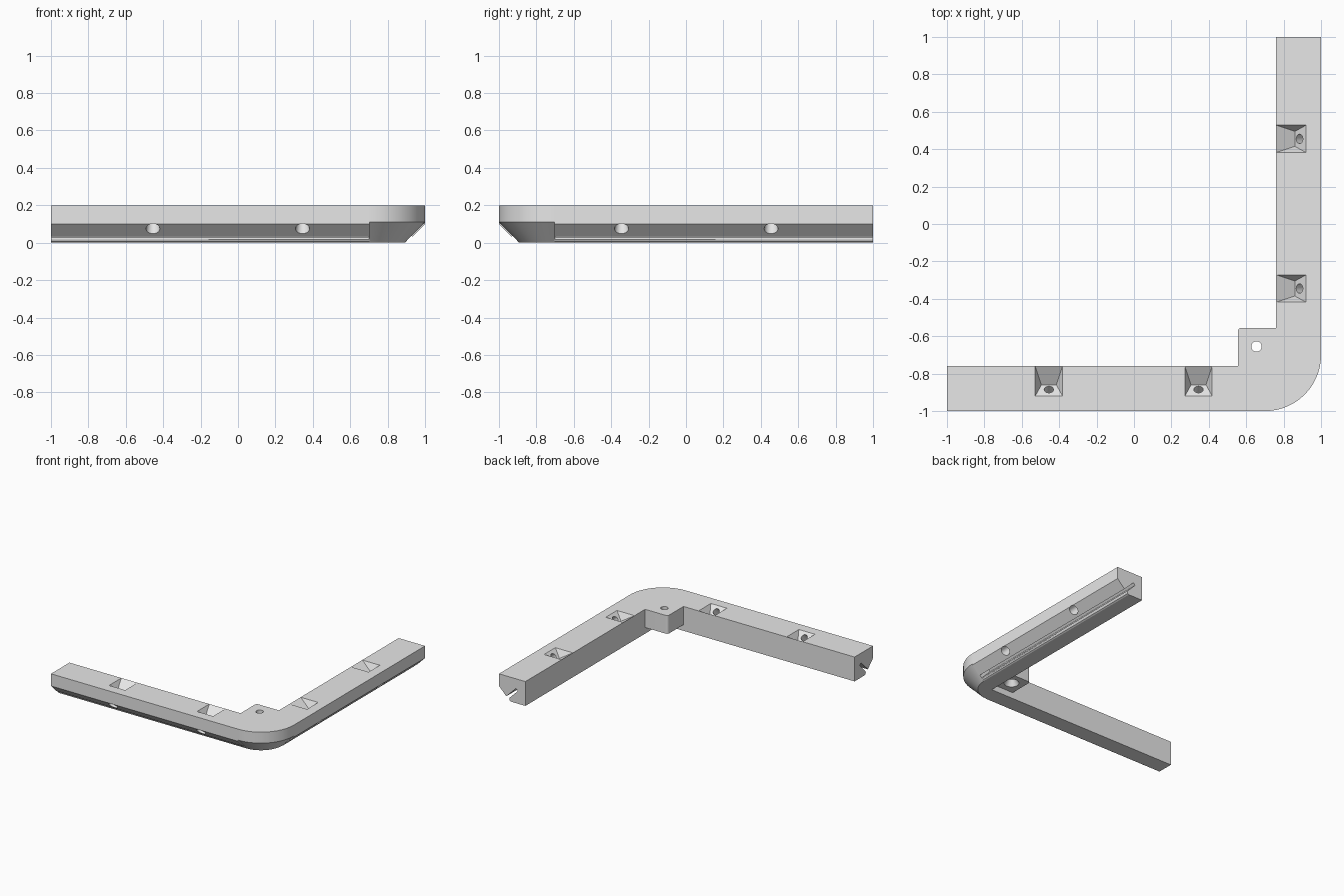
import bpy, bmesh, math
from mathutils import Matrix, Vector

cube = bpy.data.objects.get("Cube")
if cube:
    bpy.data.objects.remove(cube, do_unlink=True)

grey = bpy.data.materials.new("plain_grey")
grey.use_nodes = True
grey.diffuse_color = (0.8, 0.8, 0.8, 1)
grey.node_tree.nodes["Principled BSDF"].inputs["Base Color"].default_value = (0.8, 0.8, 0.8, 1)

# The second arm is the first one reflected over the corner diagonal
SWAP = Matrix(((0, -1, 0, 0), (-1, 0, 0, 0), (0, 0, 1, 0), (0, 0, 0, 1)))
SIDES = (Matrix.Identity(4), SWAP)
HOLE_X = (-0.455, 0.345)
TOP = 0.2


def make_object(name, bm):
    bmesh.ops.recalc_face_normals(bm, faces=bm.faces)
    mesh = bpy.data.meshes.new(name)
    bm.to_mesh(mesh)
    bm.free()
    mesh.materials.append(grey)
    obj = bpy.data.objects.new(name, mesh)
    bpy.context.collection.objects.link(obj)
    return obj


def loft(bm, rings, matrix=Matrix.Identity(4)):
    """Closed solid through rings with equal point counts."""
    loops = [[bm.verts.new(matrix @ Vector(p)) for p in ring] for ring in rings]
    for a, b in zip(loops, loops[1:]):
        for i in range(len(a)):
            j = (i + 1) % len(a)
            bm.faces.new((a[i], a[j], b[j], b[i]))
    bm.faces.new(loops[0])
    bm.faces.new(loops[-1])


def cone(bm, r1, r2, depth, matrix):
    bmesh.ops.create_cone(bm, cap_ends=True, segments=32, radius1=r1,
                          radius2=r2, depth=depth, matrix=matrix)


def arc(cx, cy, r, start, end, n):
    return [(cx + r * math.cos(math.radians(start + (end - start) * i / n)),
             cy + r * math.sin(math.radians(start + (end - start) * i / n)))
            for i in range(n + 1)]


# Arms: section (depth from outer face, height) with slanted seat and slot
section = [(0, TOP), (0, 0.1), (0.067, 0.033), (0.155, 0.121), (0.172, 0.104),
           (0.095, 0.027), (0.094, 0.017), (0.099, 0.006), (0.11, 0),
           (0.24, 0), (0.24, TOP)]
arms = []
for name, side in zip(("front_arm", "left_arm"), SIDES):
    bm = bmesh.new()
    loft(bm, [[(x, d - 1, z) for d, z in section] for x in (-1, 0.702)], side)
    arms.append(make_object(name, bm))

# Rounded corner with slanted underside
bm = bmesh.new()
rings = []
for radius, z in ((0.19, 0), (0.3, 0.11), (0.3, TOP)):
    outline = arc(0.7, -0.7, radius, -90, 0, 32)
    outline += [(0.76, -0.7), (0.76, -0.76), (0.7, -0.76)]
    rings.append([(x, y, z) for x, y in outline])
loft(bm, rings)
corner = make_object("corner", bm)

# Inner gusset, raised off the ground
bm = bmesh.new()
outline = [(0.79, -0.79), (0.79, -0.555)] + arc(0.575, -0.575, 0.02, 90, 180, 6) + [(0.555, -0.79)]
loft(bm, [[(x, y, z) for x, y in outline] for z in (0.05, TOP)])
gusset = make_object("gusset", bm)

# Screw pockets sunk into the top
bm = bmesh.new()
for side in SIDES:
    for cx in HOLE_X:
        pts = []
        for s in (-1, 1):
            pts += [(cx + s * w, d - 1, z) for w, d, z in (
                (0.073, 0.08, 0.25), (0.073, 0.239, 0.25), (0.073, 0.08, TOP),
                (0.073, 0.239, TOP), (0.04, 0.087, 0.193), (0.04, 0.14, 0.14))]
        verts = [bm.verts.new(side @ Vector(p)) for p in pts]
        hull = bmesh.ops.convex_hull(bm, input=verts)
        loose = {v for v in hull["geom_interior"] if isinstance(v, bmesh.types.BMVert)}
        bmesh.ops.delete(bm, geom=list(loose), context='VERTS')
pockets = make_object("pocket_cutter", bm)

# Slanted screw holes, wider at the underside
bm = bmesh.new()
tilt = Matrix.Rotation(math.radians(-45), 4, 'X')
for side in SIDES:
    for cx in HOLE_X:
        place = Matrix.Translation((cx, -0.9325, 0.1175))
        cone(bm, 0.04, 0.023, 0.177, side @ place @ tilt)
holes = make_object("screw_hole_cutter", bm)

# Gusset hole and its countersink
bm = bmesh.new()
cone(bm, 0.028, 0.028, 0.6, Matrix.Translation((0.655, -0.655, 0.1)))
through = make_object("gusset_hole_cutter", bm)
bm = bmesh.new()
cone(bm, 0.06, 0.027, 0.06, Matrix.Translation((0.655, -0.655, 0.075)))
sink = make_object("countersink_cutter", bm)

# Join the solids and cut the openings
frame = arms[0]
frame.name = "corner_frame"
steps = [(corner, 'UNION'), (arms[1], 'UNION'), (gusset, 'UNION'),
         (pockets, 'DIFFERENCE'), (holes, 'DIFFERENCE'),
         (through, 'DIFFERENCE'), (sink, 'DIFFERENCE')]
for tool, operation in steps:
    mod = frame.modifiers.new(tool.name, 'BOOLEAN')
    mod.operation = operation
    mod.solver = 'EXACT'
    mod.object = tool
bpy.context.view_layer.update()
result = bpy.data.meshes.new_from_object(
    frame.evaluated_get(bpy.context.evaluated_depsgraph_get()))
frame.modifiers.clear()
frame.data = result
for tool, _ in steps:
    bpy.data.objects.remove(tool, do_unlink=True)
result.materials.clear()
result.materials.append(grey)

# Smooth the round surfaces, keep edges sharp
for obj in bpy.context.selected_objects:
    obj.select_set(False)
frame.select_set(True)
bpy.context.view_layer.objects.active = frame
bpy.ops.object.shade_smooth_by_angle(angle=math.radians(25))
